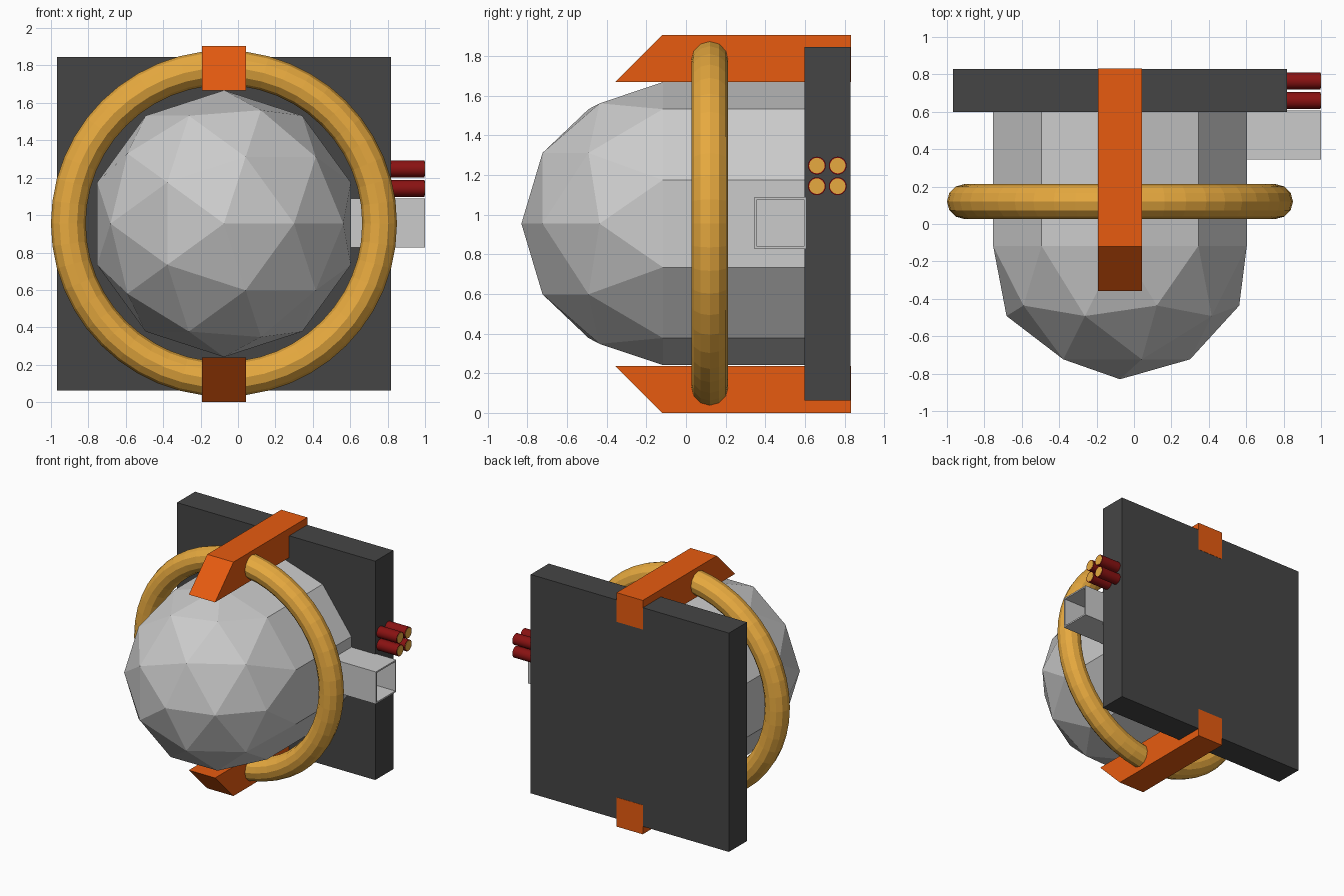
import bpy, bmesh
from math import radians

if "Cube" in bpy.data.objects:
    bpy.data.objects.remove(bpy.data.objects["Cube"])

CX, CZ = -0.075, 0.9525   # shared axis of ball, ring and brackets


def material(name, rgb):
    m = bpy.data.materials.new(name)
    m.diffuse_color = (*rgb, 1)
    m.use_nodes = True
    m.node_tree.nodes["Principled BSDF"].inputs["Base Color"].default_value = m.diffuse_color
    return m


GOLD = material("gold", (0.8, 0.4, 0.05))
ORANGE = material("orange", (0.8, 0.105, 0.005))
RED = material("dark_red", (0.25, 0.006, 0.006))
DARK = material("charcoal", (0.06, 0.06, 0.06))


def from_bmesh(name, bm, mat=None):
    bmesh.ops.recalc_face_normals(bm, faces=bm.faces[:])
    me = bpy.data.meshes.new(name)
    bm.to_mesh(me)
    bm.free()
    ob = bpy.data.objects.new(name, me)
    bpy.context.collection.objects.link(ob)
    if mat:
        me.materials.append(mat)
    return ob


def prism(name, profile, x0, x1, mat=None):
    """Extrude a (y, z) profile along x."""
    bm = bmesh.new()
    face = bm.faces.new([bm.verts.new((x0, y, z)) for y, z in profile])
    out = bmesh.ops.extrude_face_region(bm, geom=[face])["geom"]
    bmesh.ops.translate(bm, vec=(x1 - x0, 0, 0),
                        verts=[g for g in out if isinstance(g, bmesh.types.BMVert)])
    return from_bmesh(name, bm, mat)


def rod(name, y, z, r, x0, x1, mat):
    bpy.ops.mesh.primitive_cylinder_add(vertices=24, radius=r, depth=x1 - x0,
                                        location=((x0 + x1) / 2, y, z),
                                        rotation=(0, radians(90), 0))
    ob = bpy.context.object
    ob.name = name
    ob.data.materials.append(mat)
    bpy.ops.object.shade_smooth_by_angle()


# Back plate
prism("back_plate", [(0.598, 0.063), (0.83, 0.063), (0.83, 1.845), (0.598, 1.845)],
      -0.968, 0.818, DARK)

# Faceted dome: half an icosphere, rim extruded back to the plate
bm = bmesh.new()
bmesh.ops.create_icosphere(bm, subdivisions=2, radius=0.713)
bmesh.ops.delete(bm, geom=[v for v in bm.verts if v.co.z < -0.01], context='VERTS')
rim = [e for e in bm.edges if e.is_boundary]
out = bmesh.ops.extrude_edge_only(bm, edges=rim)["geom"]
bmesh.ops.translate(bm, vec=(0, 0, -0.73),
                    verts=[g for g in out if isinstance(g, bmesh.types.BMVert)])
bmesh.ops.holes_fill(bm, edges=[e for e in bm.edges if e.is_boundary], sides=0)
dome = from_bmesh("faceted_dome", bm)
dome.rotation_euler = (radians(90), 0, 0)
dome.location = (CX, -0.117, CZ + 0.002)

# Ring around the dome
bpy.ops.mesh.primitive_torus_add(major_segments=48, minor_segments=12,
                                 major_radius=0.832, minor_radius=0.093,
                                 location=(CX, 0.12, CZ + 0.003),
                                 rotation=(radians(90), 0, 0))
ring = bpy.context.object
ring.name = "ring"
ring.data.materials.append(GOLD)

# Wedge-tipped brackets above and below
for name, s in (("top_bracket", 1), ("bottom_bracket", -1)):
    prism(name, [(y, CZ + s * h) for y, h in
                 ((-0.357, 0.715), (-0.12, 0.9525), (0.832, 0.9525), (0.832, 0.715))],
          CX - 0.118, CX + 0.118, ORANGE)

# Thin-walled square duct, open at its outer end
bm = bmesh.new()
loops = []
for x, h in ((0.58, 0.131), (1.0, 0.131), (1.0, 0.119), (0.58, 0.119)):
    loops.append([bm.verts.new((x, 0.477 + a * h, 0.957 + b * h))
                  for a, b in ((-1, -1), (1, -1), (1, 1), (-1, 1))])
for k in range(4):
    p, q = loops[k], loops[(k + 1) % 4]
    for i in range(4):
        j = (i + 1) % 4
        bm.faces.new((p[i], p[j], q[j], q[i]))
from_bmesh("square_duct", bm)

# Four cables with bare metal cores
for i, y in enumerate((0.66, 0.765)):
    for j, z in enumerate((1.143, 1.247)):
        rod(f"cable_{i}{j}", y, z, 0.045, 0.8, 0.998, RED)
        rod(f"cable_core_{i}{j}", y, z, 0.039, 0.9, 1.0, GOLD)
